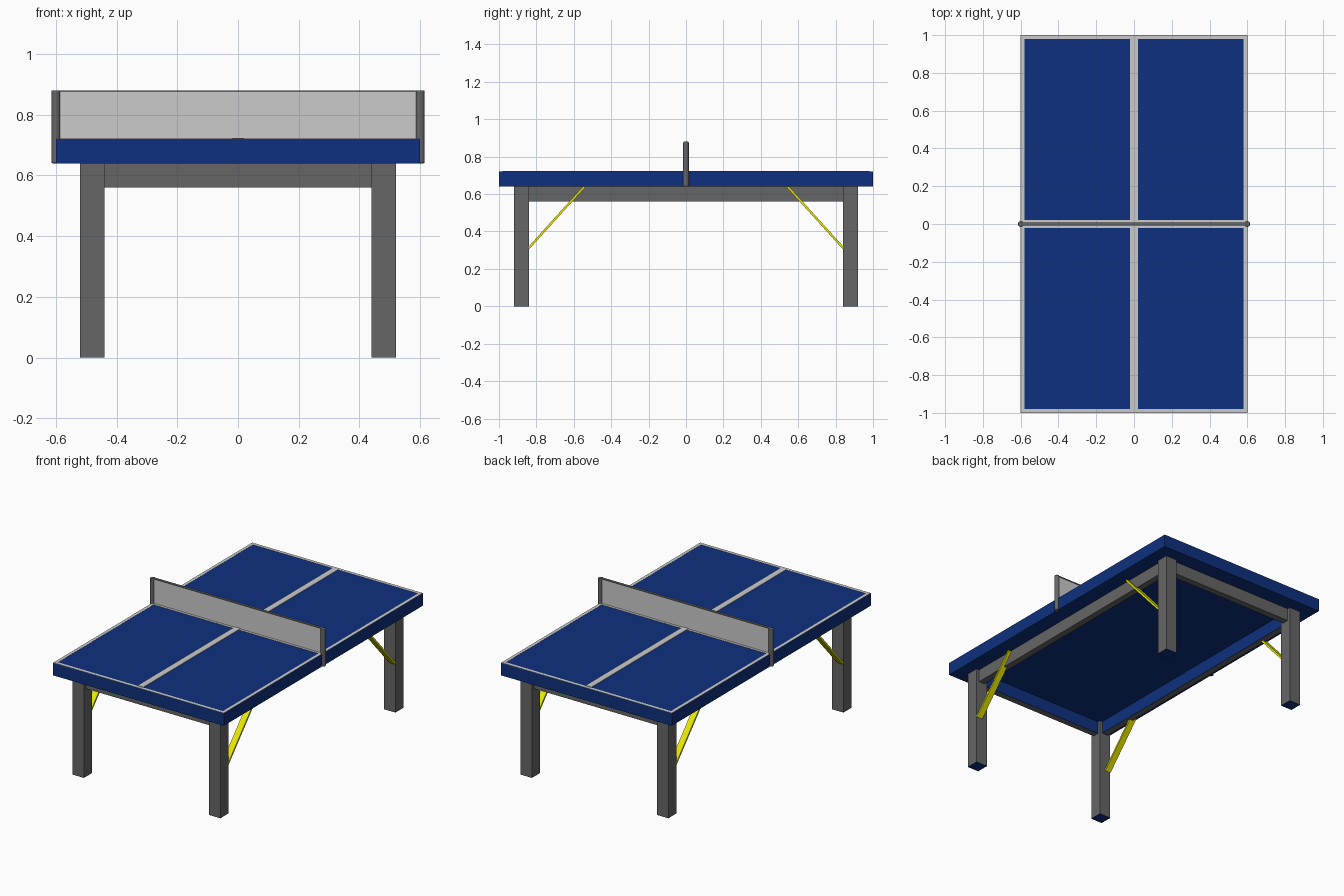
import bpy
from math import atan2, hypot

if "Cube" in bpy.data.objects:
    bpy.data.objects.remove(bpy.data.objects["Cube"])


def material(name, rgb):
    m = bpy.data.materials.new(name)
    m.diffuse_color = (*rgb, 1)
    m.use_nodes = True
    m.node_tree.nodes["Principled BSDF"].inputs["Base Color"].default_value = m.diffuse_color
    return m


BLUE = material("blue", (0.004, 0.03, 0.21))
DARK = material("dark_grey", (0.133, 0.133, 0.133))
LIGHT = material("light_grey", (0.8, 0.8, 0.8))
YELLOW = material("yellow", (0.8, 0.8, 0.0))


def box(name, center, size, mat, rot_x=0.0):
    bpy.ops.mesh.primitive_cube_add(size=1, location=center)
    o = bpy.context.object
    o.name = name
    o.scale = size
    bpy.ops.object.transform_apply(location=False, rotation=False, scale=True)
    o.rotation_euler.x = rot_x
    o.data.materials.append(mat)
    return o


# Table top
box("table_top", (0, 0, 0.68), (1.2, 2.0, 0.08), BLUE)

# Painted court lines
for s in (-1, 1):
    box("side_line", (s * 0.59, 0, 0.72), (0.02, 2.0, 0.002), LIGHT)
    box("end_line", (0, s * 0.99, 0.72), (1.16, 0.02, 0.002), LIGHT)
box("centre_line", (0, 0, 0.721), (0.04, 1.96, 0.006), LIGHT)
box("net_line", (0, 0, 0.72), (1.16, 0.04, 0.003), LIGHT)

# Legs with blue soles, and diagonal braces flush with the outer leg faces
y0, z0, y1, z1 = 0.84, 0.312, 0.545, 0.638
length = hypot(y1 - y0, z1 - z0)
for sx in (-1, 1):
    for sy in (-1, 1):
        box("leg", (sx * 0.48, sy * 0.88, 0.321), (0.08, 0.08, 0.638), DARK)
        box("foot_sole", (sx * 0.48, sy * 0.88, 0.001), (0.08, 0.08, 0.002), BLUE)
        angle = atan2(z1 - z0, sy * (y1 - y0))
        box("leg_brace", (sx * 0.499, sy * (y0 + y1) / 2, (z0 + z1) / 2),
            (0.04, length, 0.012), YELLOW, angle)

# Apron rails under the top, blue on the inside
for s in (-1, 1):
    box("side_apron", (s * 0.48, 0, 0.60), (0.04, 1.68, 0.08), DARK)
    box("side_apron_lining", (s * 0.459, 0, 0.60), (0.002, 1.68, 0.08), BLUE)
    box("end_apron", (0, s * 0.88, 0.60), (0.88, 0.04, 0.08), DARK)
    box("end_apron_lining", (0, s * 0.859, 0.60), (0.88, 0.002, 0.08), BLUE)

# Net with top tape
box("net", (0, 0, 0.798), (1.19, 0.01, 0.156), LIGHT)
box("net_tape", (0, 0, 0.877), (1.19, 0.016, 0.006), DARK)

# Net posts, round with softened ends
for s in (-1, 1):
    bpy.ops.mesh.primitive_cylinder_add(vertices=24, radius=0.015, depth=0.24,
                                        location=(s * 0.6, 0, 0.76))
    post = bpy.context.object
    post.name = "net_post"
    post.data.materials.append(DARK)
    bevel = post.modifiers.new("soft_ends", "BEVEL")
    bevel.width = 0.004
    bevel.segments = 2
    bevel.limit_method = "ANGLE"
    bpy.ops.object.shade_smooth_by_angle()
